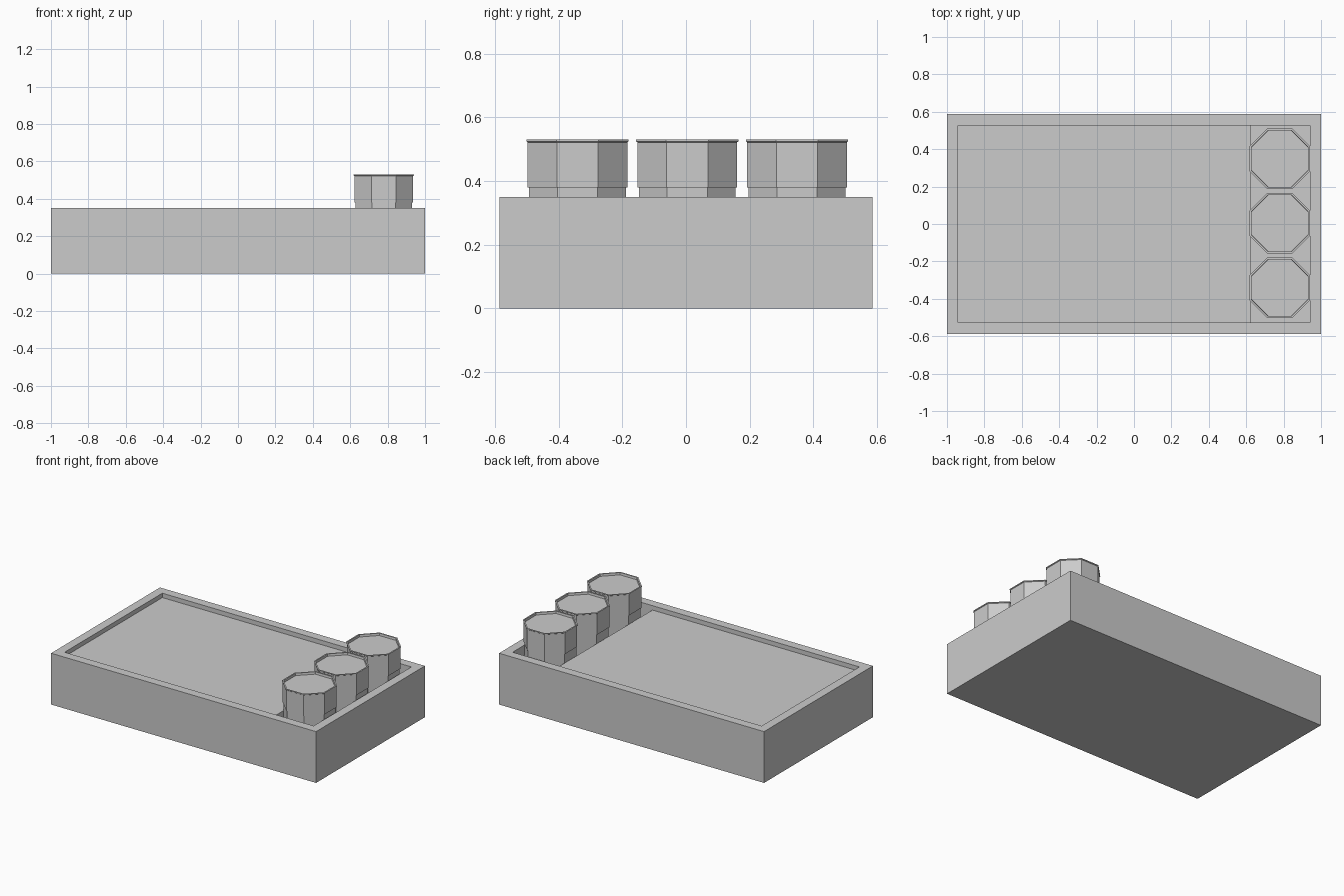
import bpy, bmesh
from math import pi, cos, sin

if "Cube" in bpy.data.objects:
    bpy.data.objects.remove(bpy.data.objects["Cube"])


def finish(name, bm):
    bmesh.ops.recalc_face_normals(bm, faces=bm.faces)
    mesh = bpy.data.meshes.new(name)
    bm.to_mesh(mesh)
    bm.free()
    obj = bpy.data.objects.new(name, mesh)
    bpy.context.collection.objects.link(obj)
    return obj


def box(name, x0, x1, y0, y1, z0, z1):
    bm = bmesh.new()
    bmesh.ops.create_cube(bm, size=1)
    for v in bm.verts:
        v.co = ((x0 + x1) / 2 + v.co.x * (x1 - x0),
                (y0 + y1) / 2 + v.co.y * (y1 - y0),
                (z0 + z1) / 2 + v.co.z * (z1 - z0))
    return finish(name, bm)


def octagon_turn(name, profile, x, y):
    """Stack octagons (distance to flat side, height) into a closed solid."""
    bm = bmesh.new()
    rings = []
    for flat, z in profile:
        r = flat / cos(pi / 8)
        rings.append([bm.verts.new((x + r * cos((i + .5) * pi / 4),
                                    y + r * sin((i + .5) * pi / 4), z))
                      for i in range(8)])
    for a, b in zip(rings, rings[1:]):
        for i in range(8):
            j = (i + 1) % 8
            bm.faces.new((a[i], a[j], b[j], b[i]))
    bm.faces.new(rings[0][::-1])
    bm.faces.new(rings[-1])
    return finish(name, bm)


# Tray: solid block with a shallow work surface and a deep trough for the jars
tray = box("tray", -1, 1, -.587, .587, 0, .35)
cutters = [box("surface_cutter", -.94, .94, -.527, .527, .32, .5),
           box("trough_cutter", .622, .94, -.527, .527, .08, .5)]
for cutter in cutters:
    cutter.hide_render = True
    mod = tray.modifiers.new(cutter.name, 'BOOLEAN')
    mod.operation = 'DIFFERENCE'
    mod.solver = 'EXACT'
    mod.object = cutter

# Bake the cuts and remove the cutters
mesh = bpy.data.meshes.new_from_object(
    tray.evaluated_get(bpy.context.evaluated_depsgraph_get()))
tray.modifiers.clear()
tray.data = mesh
for cutter in cutters:
    bpy.data.objects.remove(cutter)

# Three octagonal jars: narrow neck, wide body, thin lip and recessed top
jar = [(.152, .08), (.152, .38), (.157, .38), (.157, .522),
       (.161, .525), (.161, .53), (.152, .53), (.150, .515)]
for n, y in enumerate((-.341, .004, .349), 1):
    octagon_turn(f"jar_{n}", jar, .779, y)
